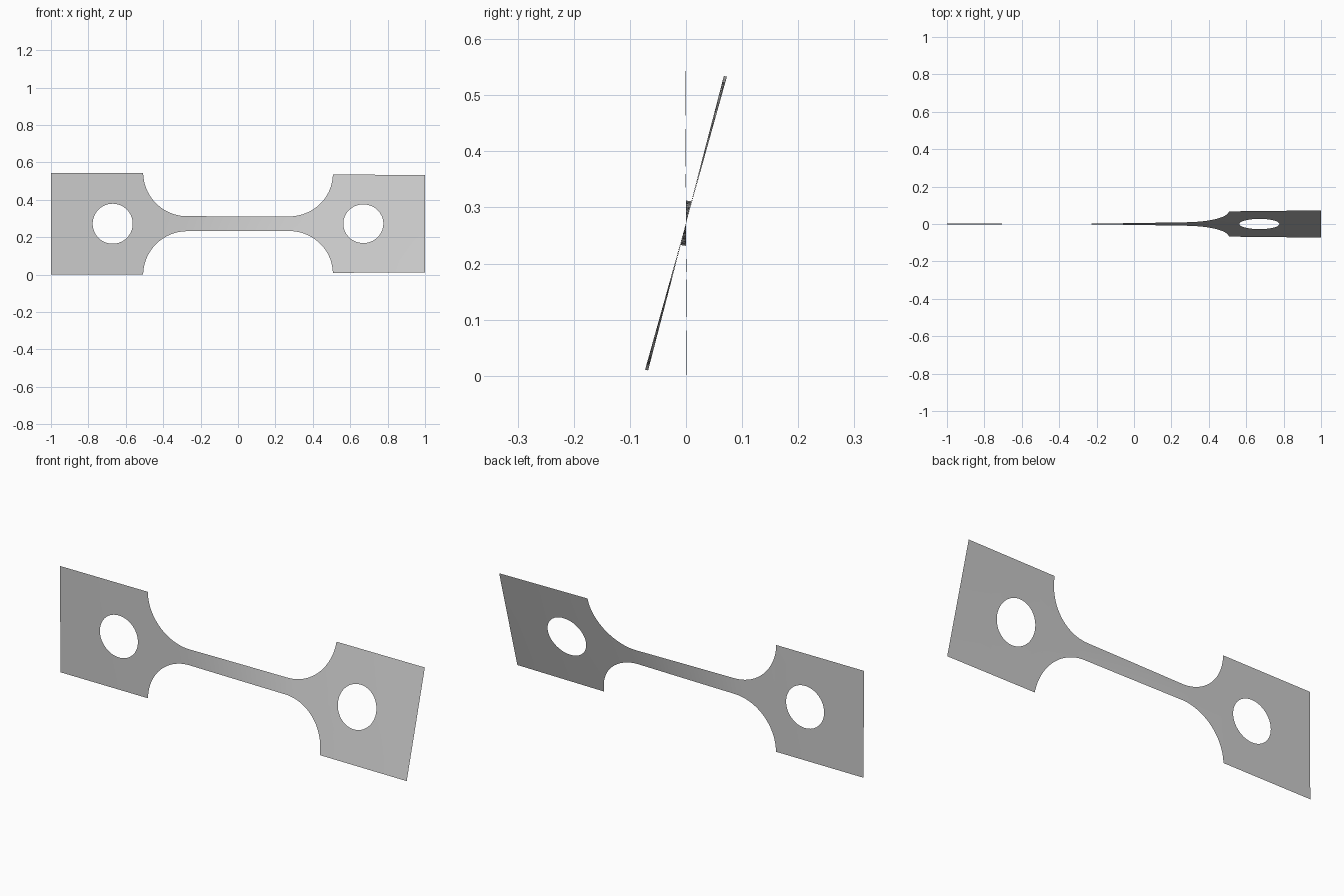
import bpy, bmesh, math

if "Cube" in bpy.data.objects:
    bpy.data.objects.remove(bpy.data.objects["Cube"])

HALF, NECK, MID = 0.271, 0.04, 0.272      # grip half height, neck half height, axis height
SHOULDER, FILLET = 0.507, 0.235           # where the grip starts, fillet radius
START = SHOULDER - FILLET                 # where the neck starts
HOLE_X, HOLE_R = 0.67, 0.107
TWIST = [(-1, -0.4), (-0.5, -0.2), (-0.3, 0.3), (0.3, 13.8), (0.5, 14.4), (1, 15.6)]


def lerp(a, b, t):
    return a + (b - a) * t


def twist(x):
    for (x0, a0), (x1, a1) in zip(TWIST, TWIST[1:]):
        if x <= x1:
            return math.radians(lerp(a0, a1, (x - x0) / (x1 - x0)))
    return math.radians(TWIST[-1][1])


# Half profile from the middle to the end: (x, inner height, outer height)
profile = [(START * i / 12, 0, NECK) for i in range(12)]
for i in range(25):
    a = math.pi / 2 * i / 24
    profile.append((START + FILLET * math.sin(a), 0,
                    min(HALF, NECK + FILLET * (1 - math.cos(a)))))
profile.append((SHOULDER, 0, HALF))
for i in range(33):
    a = math.pi * i / 32
    profile.append((HOLE_X - HOLE_R * math.cos(a), HOLE_R * math.sin(a), HALF))
profile += [(lerp(HOLE_X + HOLE_R, 1, i / 4), 0, HALF) for i in range(1, 5)]

# Mirror the profile to the other end
stations = [(-x, g, h) for x, g, h in reversed(profile[1:])] + profile

# Sheet: an upper and a lower strip, each twisted about the long axis
bm = bmesh.new()
ROWS = 4
for side in (1, -1):
    columns = []
    for x, g, h in stations:
        a = twist(x)
        column = []
        for r in range(ROWS + 1):
            d = side * lerp(g, h, r / ROWS)
            column.append(bm.verts.new((x, d * math.sin(a), MID + d * math.cos(a))))
        columns.append(column)
    for c0, c1 in zip(columns, columns[1:]):
        for r in range(ROWS):
            quad = [c0[r], c1[r], c1[r + 1], c0[r + 1]]
            bm.faces.new(quad if side > 0 else quad[::-1])
bmesh.ops.remove_doubles(bm, verts=bm.verts[:], dist=0.00005)
bmesh.ops.dissolve_degenerate(bm, edges=bm.edges[:], dist=0.00005)

mesh = bpy.data.meshes.new("test_strip")
bm.to_mesh(mesh)
bm.free()
strip = bpy.data.objects.new("test_strip", mesh)
bpy.context.collection.objects.link(strip)

# Plain grey
grey = bpy.data.materials.new("light_grey")
grey.use_nodes = True
grey.diffuse_color = (0.6, 0.6, 0.6, 1)
for node in grey.node_tree.nodes:
    if node.type == "BSDF_PRINCIPLED":
        node.inputs["Base Color"].default_value = (0.6, 0.6, 0.6, 1)
mesh.materials.append(grey)

bpy.ops.object.select_all(action="DESELECT")
strip.select_set(True)
bpy.context.view_layer.objects.active = strip
bpy.ops.object.shade_smooth_by_angle()
